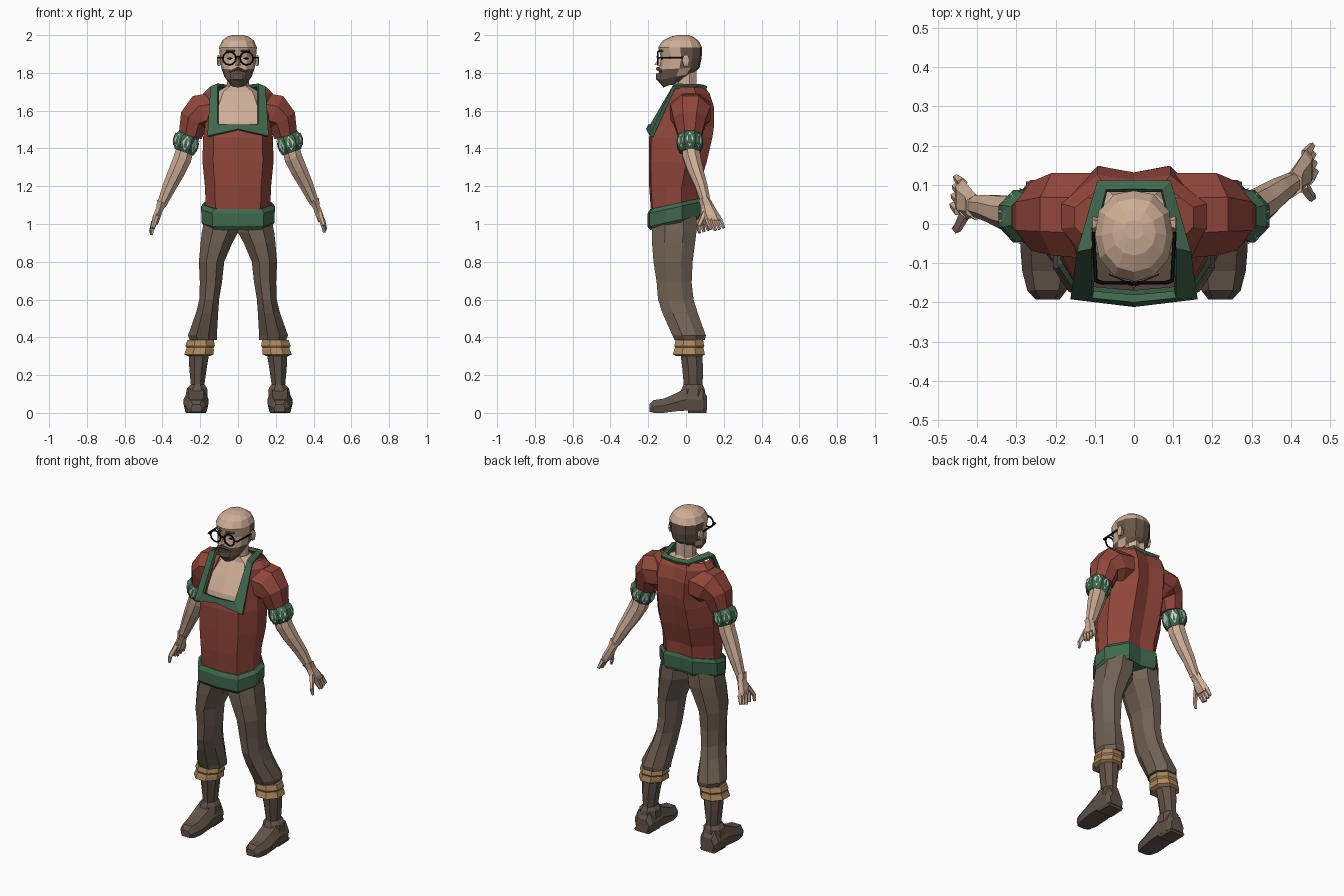
import bpy, bmesh, math
from mathutils import Vector

if "Cube" in bpy.data.objects:
    bpy.data.objects.remove(bpy.data.objects["Cube"])


def mat(name, r, g, b):
    m = bpy.data.materials.new(name)
    lin = [((c / 255 + 0.055) / 1.055) ** 2.4 for c in (r, g, b)]
    m.diffuse_color = (*lin, 1)
    m.use_nodes = True
    m.node_tree.nodes["Principled BSDF"].inputs["Base Color"].default_value = m.diffuse_color
    return m


SKIN = mat("skin", 206, 174, 150)
RED = mat("red_cloth", 144, 70, 58)
GREEN = mat("green_trim", 64, 104, 77)
BROWN = mat("trouser_brown", 112, 97, 84)
BOOT = mat("boot_brown", 97, 83, 72)
TAN = mat("tan_cuff", 172, 135, 92)
HAIR = mat("hair_brown", 104, 86, 73)
BLACK = mat("black_frame", 12, 12, 12)
PALE = mat("pale_diamond", 200, 206, 200)


def mesh(name, verts, faces, mats, rule=None, drop=None):
    """Object from verts and faces; rule picks a material, drop removes faces."""
    bm = bmesh.new()
    vs = [bm.verts.new(v) for v in verts]
    for f in faces:
        bm.faces.new([vs[i] for i in f])
    bmesh.ops.recalc_face_normals(bm, faces=bm.faces)
    for f in bm.faces:
        if rule:
            f.material_index = rule(f.calc_center_median())
    if drop:
        gone = [f for f in bm.faces if drop(f.calc_center_median())]
        bmesh.ops.delete(bm, geom=gone, context='FACES')
    me = bpy.data.meshes.new(name)
    bm.to_mesh(me)
    bm.free()
    for m in mats:
        me.materials.append(m)
    ob = bpy.data.objects.new(name, me)
    bpy.context.collection.objects.link(ob)
    return ob


def loft(name, rings, mats, caps=(True, True), **kw):
    n = len(rings[0])
    faces = [(r * n + i, r * n + (i + 1) % n, (r + 1) * n + (i + 1) % n, (r + 1) * n + i)
             for r in range(len(rings) - 1) for i in range(n)]
    if caps[0]:
        faces.append(tuple(range(n)))
    if caps[1]:
        faces.append(tuple(range((len(rings) - 1) * n, len(rings) * n)))
    return mesh(name, [p for r in rings for p in r], faces, mats, **kw)


BODY = [(0, -1), (.7, -.93), (1, -.3), (1, .3), (.5, 1), (0, .88)]
SKULL = [(0, -1), (.5, -.88), (.88, -.5), (1, 0), (.9, .55), (.5, .92), (0, 1)]


def section(half, z, front, back, hw, slope=0):
    """Horizontal outline, mirrored over x, optionally sloping with y."""
    full = half + [(-x, y) for x, y in half[-2:0:-1]]
    c, h = (front + back) / 2, (back - front) / 2
    return [(x * hw, c + y * h, z + slope * (c + y * h)) for x, y in full]


def oval(c, rx, ry, tilt=0, n=8, s=1):
    """Ring around c, tilted about the y axis and mirrored by s."""
    t, k, pts = math.radians(tilt), 1 / math.cos(math.pi / n), []
    for i in range(n):
        a = 2 * math.pi * (i + .5) / n
        u, v = math.cos(a) * rx * k, math.sin(a) * ry * k
        pts.append((s * (c[0] + u * math.cos(t)), c[1] + v, c[2] + u * math.sin(t)))
    return pts


def span(z, x0, x1, y0, y1, s, n=8):
    return oval(((x0 + x1) / 2, (y0 + y1) / 2, z), (x1 - x0) / 2, (y1 - y0) / 2, 0, n, s)


def rod(name, p, q, r, m, r2=None, n=6):
    p, q = Vector(p), Vector(q)
    rot = (q - p).to_track_quat('Z', 'Y')
    rings = [[c + rot @ Vector((rr * math.cos(2 * math.pi * i / n), rr * math.sin(2 * math.pi * i / n), 0))
              for i in range(n)] for c, rr in ((p, r), (q, r2 or r))]
    return loft(name, rings, [m])


# Shirt, open at the chest and neck
loft("shirt", [section(BODY, *r) for r in [
    (1.06, -.185, .06, .17), (1.2, -.195, .07, .175), (1.33, -.197, .11, .188),
    (1.46, -.195, .14, .185), (1.515, -.185, .148, .175), (1.62, -.125, .148, .185),
    (1.69, -.085, .125, .185), (1.725, -.065, .10, .15)]], [RED], (True, False),
    drop=lambda c: c.z > 1.51 and c.y < -.06 and abs(c.x) < .075)

# Chest and neck
loft("chest_and_neck", [section(BODY, *r) for r in [
    (1.47, -.17, .1, .15), (1.54, -.155, .1, .15), (1.62, -.105, .1, .15),
    (1.70, -.05, .075, .11), (1.73, -.045, .055, .06), (1.83, -.05, .055, .055)]], [SKIN])

# Square neckline trim
inner = [(0, -.19, 1.525), (.105, -.18, 1.525), (.105, -.06, 1.735), (.07, .085, 1.73), (0, .085, 1.725)]
outer = [(0, -.202, 1.50), (.16, -.183, 1.463), (.142, -.065, 1.722), (.092, .108, 1.72), (0, .108, 1.715)]
trim = mesh("neckline_trim", inner + outer, [(i, i + 1, i + 6, i + 5) for i in range(4)], [GREEN])
trim.modifiers.new("mirror", 'MIRROR').use_clip = True
sol = trim.modifiers.new("thickness", 'SOLIDIFY')
sol.thickness, sol.offset = .02, 0

# Waistband, higher at the back
loft("waistband", [section(BODY, *r, .22) for r in [
    (1.01, -.19, .065, .178), (1.03, -.203, .075, .193), (1.10, -.203, .078, .195), (1.12, -.19, .07, .178)]], [GREEN])

# Head with hair around the back and a beard
def head_colour(c):
    hair = c.y > -.015 and 1.8 < c.z < 1.945
    beard = c.y < -.02 and c.z < 1.812
    return 1 if hair or beard else 0


loft("head", [section(SKULL, *r) for r in [
    (1.765, -.12, -.0, .045, .35), (1.79, -.15, .045, .072, .2), (1.825, -.142, .072, .088, .05),
    (1.88, -.133, .083, .095), (1.935, -.147, .085, .1), (1.972, -.122, .065, .083),
    (1.993, -.08, .035, .055), (2.0, -.04, .01, .025)]], [SKIN, HAIR], rule=head_colour)

# Nose, moustache, goatee
mesh("nose", [(0, -.13, 1.895), (.018, -.125, 1.838), (-.018, -.125, 1.838), (0, -.168, 1.843)],
     [(0, 1, 3), (0, 3, 2), (1, 2, 3)], [SKIN])
for s in (1, -1):
    rod("moustache", (0, -.15, 1.823), (s * .045, -.13, 1.807), .010, HAIR, .006)
    rod("eyebrow", (s * .018, -.143, 1.915), (s * .062, -.125, 1.915), .006, HAIR)
    mesh("eye", [(s * x, y, z) for x, y, z in [(.025, -.133, 1.876), (.043, -.129, 1.884),
         (.06, -.118, 1.876), (.043, -.128, 1.868)]], [(0, 1, 2, 3)], [BLACK])
    # Ear
    loft("ear", [oval((x, .0, 1.865), rz, ry, 90, 6, s) for x, rz, ry in
                 [(.085, .022, .012), (.106, .03, .018), (.11, .02, .012)]], [SKIN])
    # Round glasses
    bpy.ops.mesh.primitive_torus_add(major_segments=12, minor_segments=5, major_radius=.034, minor_radius=.005,
                                     location=(s * .046, -.15, 1.877), rotation=(math.pi / 2, 0, 0))
    rim = bpy.context.object
    rim.name = "glasses_rim"
    rim.data.materials.append(BLACK)
    rod("glasses_temple", (s * .08, -.15, 1.88), (s * .097, -.145, 1.88), .005, BLACK)
    rod("glasses_arm", (s * .097, -.148, 1.88), (s * .104, -.02, 1.88), .005, BLACK)
rod("glasses_bridge", (-.014, -.152, 1.885), (.014, -.152, 1.885), .005, BLACK)
loft("goatee", [section(SKULL, *r) for r in [(1.735, -.115, -.07, .022), (1.765, -.158, -.05, .045),
                                             (1.797, -.158, -.06, .04)]], [HAIR])

for s in (1, -1):
    # The left forearm swings less far back
    def swing(p):
        k = max(0, (p[0] - .28) / .16) if s < 0 else 0
        return (p[0], p[1] - .075 * k, p[2] - .012 * k)

    # Sleeve
    loft("sleeve", [oval(c, rx, ry, t, 8, s) for c, rx, ry, t in [
        ((.10, .02, 1.60), .10, .11, 90), ((.19, .025, 1.585), .105, .105, 62),
        ((.235, .02, 1.55), .078, .088, 32), ((.253, .02, 1.465), .062, .062, 15)]], [RED])

    # Sleeve cuff with diamonds
    loft("sleeve_cuff", [oval(c, r, r, 20, 8, s) for c, r in [
        ((.26, .02, 1.475), .056), ((.272, .02, 1.45), .067), ((.282, .02, 1.41), .067), ((.285, .02, 1.38), .052)]],
        [GREEN])
    rows = [oval((.265, .02, 1.468), .066, .066, 20, 8, s), oval((.277, .02, 1.43), .071, .071, 20, 8, s),
            oval((.285, .02, 1.39), .063, .063, 20, 8, s)]
    for i in range(8):
        a, b = [[Vector(r[(i + j) % 8]) for r in rows] for j in (0, 1)]
        mid = [(p + q) / 2 for p, q in zip(a, b)]
        pts = [mid[0], a[1].lerp(b[1], .18), mid[2], a[1].lerp(b[1], .82)]
        mesh("cuff_diamond", pts, [(0, 1, 2, 3)], [PALE])

    # Forearm and palm
    loft("forearm", [oval(swing(c), rx, ry, t, 8, s) for c, rx, ry, t in [
        ((.27, .02, 1.44), .045, .045, 20), ((.293, .03, 1.35), .048, .047, 25), ((.325, .05, 1.28), .044, .042, 25),
        ((.365, .08, 1.20), .036, .034, 25), ((.405, .105, 1.11), .025, .026, 25)]], [SKIN])
    loft("palm", [oval(swing(c), rx, ry, 25, 6, s) for c, rx, ry in [
        ((.403, .10, 1.125), .028, .029), ((.415, .115, 1.09), .019, .032), ((.434, .133, 1.04), .02, .044),
        ((.441, .145, 1.015), .017, .042)]], [SKIN])
    # Fingers and thumb
    def hand_part(name, p, q, r, r2):
        p, q = [swing(c) for c in (p, q)]
        rod(name, (s * p[0], *p[1:]), (s * q[0], *q[1:]), r, SKIN, r2, 5)

    for i in range(4):
        y, x = .112 + .022 * i, .447 - .003 * i
        hand_part("finger", (x, y, 1.025), (x + .016, y + .022, .965 + .007 * abs(i - 1)), .014, .009)
    hand_part("thumb", (.43, .10, 1.06), (.452, .068, .99), .016, .012)
    hand_part("thumb_tip", (.452, .068, .99), (.457, .072, .955), .012, .008)

    # Trouser leg
    loft("trouser_leg", [span(*r, s) for r in [
        (1.04, -.005, .175, -.18, .055), (.955, 0, .192, -.18, .055), (.90, .03, .198, -.18, .048),
        (.80, .073, .207, -.172, .035), (.69, .085, .202, -.155, .03), (.60, .10, .205, -.148, .04),
        (.53, .105, .222, -.125, .062), (.41, .112, .265, -.072, .105), (.385, .112, .255, -.06, .10)]], [BROWN])
    # Rolled cuff
    loft("rolled_cuff", [span(*r, s) for r in [
        (.385, .128, .268, -.055, .09), (.355, .122, .278, -.062, .097), (.345, .13, .272, -.058, .092),
        (.335, .128, .275, -.062, .094), (.31, .13, .285, -.07, .10), (.30, .15, .265, -.05, .085)]], [TAN])
    # Boot shaft
    loft("boot_shaft", [span(*r, s) for r in [
        (.32, .152, .262, -.03, .085), (.24, .165, .258, -.02, .09), (.15, .178, .25, -.012, .088),
        (.13, .163, .27, -.022, .098), (.08, .16, .28, -.04, .105)]], [BOOT])
    # Boot foot: cross-sections from heel to toe
    def slab(y, x0, x1, z0, z1):
        m, w = (z0 + z1) / 2, (x1 - x0) * .2
        return [(s * x, y, z) for x, z in [(x0 + w * .4, z0), (x1 - w * .4, z0), (x1, m), (x1 - w, z1), (x0 + w, z1), (x0, m)]]

    loft("boot_foot", [slab(*r) for r in [
        (.112, .175, .265, .015, .085), (.09, .16, .283, .012, .125), (.0, .155, .288, .012, .13),
        (-.06, .155, .29, .008, .10), (-.12, .16, .285, 0, .075), (-.17, .172, .272, 0, .068),
        (-.193, .19, .25, .006, .045)]], [BOOT])
    # Heel and sole
    loft("heel", [slab(.108, .17, .275, 0, .03), slab(.01, .165, .28, 0, .03)], [BOOT])
